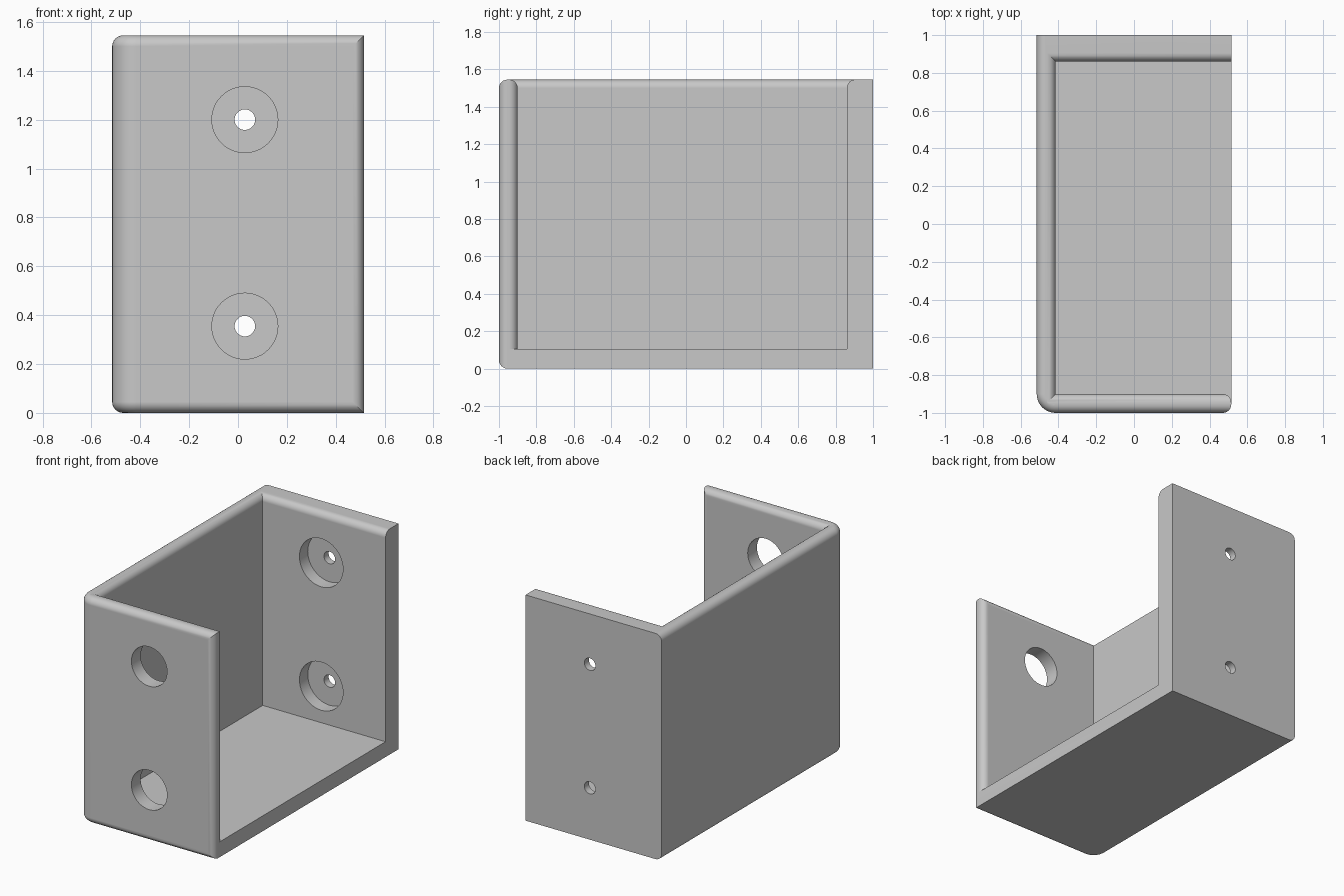
import bpy, bmesh, math
from mathutils import Vector, Matrix

if "Cube" in bpy.data.objects:
    bpy.data.objects.remove(bpy.data.objects["Cube"], do_unlink=True)

X, Y, Z = 0.515, 1.0, 1.545              # outer half width, half depth, height
WALL, FLOOR, BACK = 0.10, 0.105, 0.14    # thicknesses
R, STEPS = 0.045, 6                      # edge rounding
HOLE_X, HOLE_ZS = 0.028, (0.355, 1.2)
IN_X, IN_FRONT, IN_BACK = -X + WALL, -Y + WALL, Y - BACK

grey = bpy.data.materials.new("light grey")
grey.use_nodes = True
colour = (0.58, 0.58, 0.58, 1)
grey.diffuse_color = colour
grey.node_tree.nodes["Principled BSDF"].inputs["Base Color"].default_value = colour


def make_object(name, bm):
    bmesh.ops.recalc_face_normals(bm, faces=bm.faces)
    mesh = bpy.data.meshes.new(name)
    bm.to_mesh(mesh)
    bm.free()
    ob = bpy.data.objects.new(name, mesh)
    bpy.context.collection.objects.link(ob)
    mesh.materials.append(grey)
    return ob


def loft(name, sections):
    """Solid through rings of points that share one point count."""
    bm = bmesh.new()
    rings = [[bm.verts.new(p) for p in ring] for ring in sections]
    n = len(rings[0])
    for a, b in zip(rings, rings[1:]):
        for i in range(n):
            j = (i + 1) % n
            bm.faces.new((a[i], a[j], b[j], b[i]))
    bm.faces.new(rings[0])
    bm.faces.new(rings[-1])
    return make_object(name, bm)


def cylinder(name, radius, y0, y1, z):
    bm = bmesh.new()
    place = Matrix.Translation((HOLE_X, (y0 + y1) / 2, z)) @ Matrix.Rotation(math.pi / 2, 4, 'X')
    bmesh.ops.create_cone(bm, cap_ends=True, segments=48, radius1=radius,
                          radius2=radius, depth=y1 - y0, matrix=place)
    return make_object(name, bm)


def activate(ob):
    bpy.ops.object.select_all(action='DESELECT')
    ob.select_set(True)
    bpy.context.view_layer.objects.active = ob


def cut(ob, cutter):
    cutter.hide_render = True
    mod = ob.modifiers.new("cut", 'BOOLEAN')
    mod.operation, mod.solver, mod.object = 'DIFFERENCE', 'EXACT', cutter
    activate(ob)
    bpy.ops.object.modifier_apply(modifier=mod.name)
    bpy.data.objects.remove(cutter, do_unlink=True)


# Outer block: wide rounding on the front corner, small rounding on the rims
bm = bmesh.new()
bmesh.ops.create_cube(bm, size=1, matrix=Matrix.Translation((0, 0, Z / 2))
                      @ Matrix.Diagonal((2 * X, 2 * Y, Z, 1)))


def bevel(edges, width, segments):
    bmesh.ops.bevel(bm, geom=edges, offset=width, offset_type='OFFSET', segments=segments,
                    profile=0.5, affect='EDGES', clamp_overlap=False)


def along(edge, axis, value):
    return all(abs(v.co[axis] - value) < 1e-4 for v in edge.verts)


bevel([e for e in bm.edges if along(e, 0, -X) and along(e, 1, -Y)], 0.1, 10)
rims = []
for e in bm.edges:
    level = along(e, 2, 0) or along(e, 2, Z)
    if along(e, 0, X):
        if along(e, 1, -Y):
            rims.append(e)
    elif level and not along(e, 1, Y):
        rims.append(e)
bevel(rims, R, STEPS)
bracket = make_object("bracket_body", bm)

# Rounded lip: (distance below the rim, outward flare)
angles = [i * math.pi / 2 / STEPS for i in range(STEPS + 1)]
lip = [(R - R * math.sin(a), R - R * math.cos(a)) for a in angles]

# Cavity that flares out at the top rim
cavity = [(FLOOR, 0)] + [(Z - d, f) for d, f in lip] + [(Z + 0.1, R)]
cut(bracket, loft("cavity_cutter", [
    [(IN_X - f, IN_FRONT - f, z), (X + 0.3, IN_FRONT - f, z),
     (X + 0.3, IN_BACK + f, z), (IN_X - f, IN_BACK + f, z)] for z, f in cavity]))

# Inner rounding on the free side edge of the front wall
side = [(X - d, f) for d, f in lip] + [(X + 0.1, R)]
cut(bracket, loft("side_cutter", [
    [(x, IN_FRONT - f, FLOOR), (x, 0, FLOOR),
     (x, 0, Z + 0.2), (x, IN_FRONT - f, Z + 0.2)] for x, f in side]))

# Access holes in front, recessed screw holes in back
for z in HOLE_ZS:
    cut(bracket, cylinder("access_cutter", 0.135, -Y - 0.1, IN_FRONT + 0.1, z))
    cut(bracket, cylinder("recess_cutter", 0.165, IN_BACK - 0.1, IN_BACK + 0.09, z))
    cut(bracket, cylinder("screw_cutter", 0.042, IN_BACK, Y + 0.1, z))

# Smooth roundings, crisp flat faces
activate(bracket)
bpy.ops.object.shade_smooth_by_angle(angle=math.radians(30))
weighted = bracket.modifiers.new("weighted_normals", 'WEIGHTED_NORMAL')
weighted.keep_sharp = True
